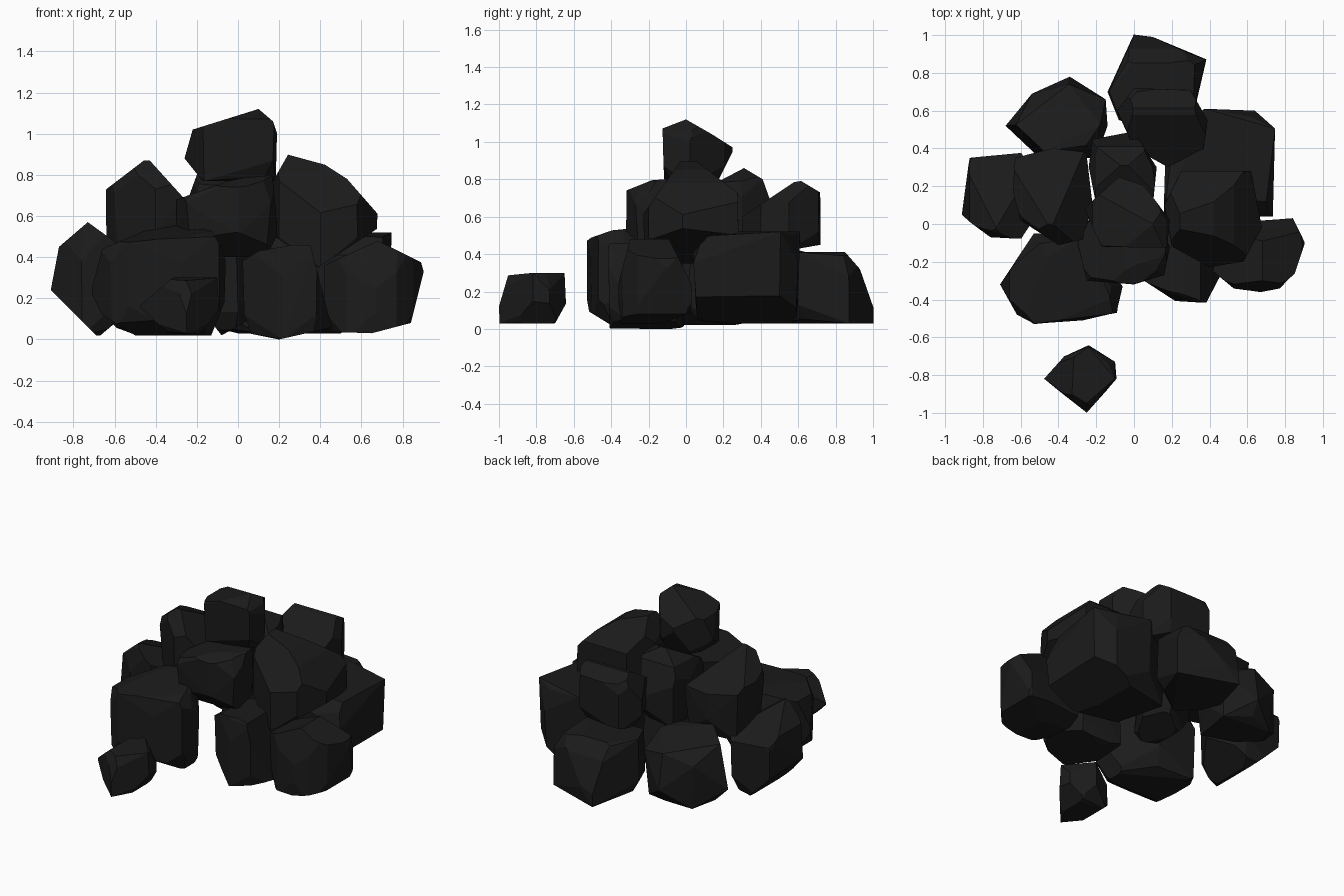
import bpy, bmesh, math
from mathutils import Vector

coal = bpy.data.materials.new("coal_black")
coal.diffuse_color = (0.011, 0.011, 0.011, 1)


def cleave(bm, axis, line, mid):
    """Split facets off along a polyline drawn in the front (x) or side (y) view."""
    for (a, az), (b, bz) in zip(line, line[1:]):
        if axis == 'x':
            co, no = Vector((a, 0, az)), Vector((az - bz, 0, b - a))
        else:
            co, no = Vector((0, a, az)), Vector((0, az - bz, b - a))
        if (mid - co).dot(no) > 0:
            no = -no
        geom = bm.verts[:] + bm.edges[:] + bm.faces[:]
        bmesh.ops.bisect_plane(bm, geom=geom, plane_co=co, plane_no=no,
                               clear_outer=True)
        hull(bm)


def hull(bm):
    """Close the lump as a convex solid with clean flat facets."""
    bmesh.ops.delete(bm, geom=bm.edges[:], context='EDGES_FACES')
    bmesh.ops.remove_doubles(bm, verts=bm.verts[:], dist=0.004)
    bmesh.ops.convex_hull(bm, input=bm.verts[:])
    loose = [v for v in bm.verts if not v.link_faces]
    bmesh.ops.delete(bm, geom=loose, context='VERTS')


def chunk(name, plan, z0, z1, tilt=(0, 0), base=0.8, top=0.75, front=(), side=()):
    """Faceted lump: zigzag waist along the plan outline, smaller base and
    tilted top, then cleaved along its front and side profiles."""
    pts = [Vector((x, y, 0)) for x, y in plan]
    c = sum(pts, Vector()) / len(pts)
    h = z1 - z0
    slope = Vector((tilt[0], tilt[1], 0))
    lift = max((p - c).dot(slope) * top for p in pts)
    bm = bmesh.new()
    for i, p in enumerate(pts):
        low = i % 2 == 0
        d = p - c
        bm.verts.new((p.x, p.y, z0 + h * (0.26 if low else 0.66)))
        q = c + d * top * (1.1 if low else 0.9)
        zt = z1 - lift + d.dot(slope) * top
        bm.verts.new((q.x, q.y, zt - (0 if low else 0.05 * h)))
        q = c + d * base * (0.9 if low else 1.1)
        bm.verts.new((q.x, q.y, z0 + (0.06 * h if low else 0)))
    bmesh.ops.convex_hull(bm, input=bm.verts[:])
    hull(bm)
    mid = Vector((c.x, c.y, (z0 + z1) / 2))
    for line in front:
        cleave(bm, 'x', line, mid)
    for line in side:
        cleave(bm, 'y', line, mid)
    bmesh.ops.dissolve_limit(bm, angle_limit=math.radians(6),
                             verts=bm.verts[:], edges=bm.edges[:])
    bmesh.ops.recalc_face_normals(bm, faces=bm.faces[:])
    me = bpy.data.meshes.new(name)
    bm.to_mesh(me)
    bm.free()
    me.materials.append(coal)
    ob = bpy.data.objects.new(name, me)
    bpy.context.collection.objects.link(ob)


# loose piece in front
chunk("loose_chunk", [(-.48, -.82), (-.37, -.70), (-.24, -.64), (-.10, -.73),
      (-.09, -.82), (-.25, -1.0)], .03, .30, top=.85, base=.9,
      front=[[(-.47, .17), (-.33, .29)], [(-.47, .15), (-.35, .04)], [(-.09, .15), (-.18, .03)]],
      side=[[(-.65, .12), (-.70, .03)], [(-1, .12), (-.95, .29)]])

# ground layer
chunk("front_left_chunk", [(-.71, -.32), (-.53, -.05), (-.26, -.06), (-.06, -.33),
      (-.09, -.47), (-.27, -.51), (-.53, -.53), (-.62, -.48)], .02, .56, (.1, .15), .88, .9,
      front=[[(-.71, .25), (-.66, .44), (-.52, .50)], [(-.17, .56), (-.13, .53), (-.05, .40)],
             [(-.05, .22), (-.13, .02)], [(-.71, .22), (-.66, .12), (-.5, .02)]],
      side=[[(-.53, .48), (-.33, .55)], [(-.53, .10), (-.40, .02)]])
chunk("front_right_chunk", [(.03, -.28), (.22, -.40), (.38, -.41), (.46, -.25),
      (.38, -.03), (.10, -.02)], .0, .46, (0, 0), .95, .95,
      front=[[(0, .04), (.20, 0), (.42, .05)], [(.02, .38), (.10, .43), (.27, .46)],
             [(.36, .43), (.46, .04)]])
chunk("right_chunk", [(.42, -.25), (.53, -.34), (.67, -.36), (.77, -.34), (.85, -.26),
      (.905, -.10), (.84, .03), (.45, 0)], .01, .48, (0, 0), .92, .92,
      front=[[(.9, .37), (.68, .48), (.42, .36)], [(.905, .34), (.84, .08), (.65, .03), (.36, .04)]],
      side=[[(-.09, .48), (.05, .20)], [(.05, .10), (-.2, .0)], [(-.36, .25), (-.30, .48)]])
chunk("back_right_chunk", [(.17, .05), (.17, .50), (.38, .60), (.64, .60),
      (.735, .50), (.735, .04)], .03, .52, (0, 0), .85, .95,
      front=[[(.74, .18), (.5, .03)]], side=[[(.03, .4), (.14, .52)]])
chunk("back_chunk", [(-.14, .70), (0, 1.0), (.10, .99), (.38, .87), (.32, .60),
      (.10, .50), (-.08, .55)], .03, .41, (0, 0), .92, .88,
      side=[[(.86, .40), (.93, .32), (1.0, .12)]])
chunk("back_left_chunk", [(-.68, .52), (-.54, .69), (-.34, .78), (-.15, .66),
      (-.14, .52), (-.20, .35), (-.50, .35)], .03, .48, (0, -.3))
chunk("left_chunk", [(-.91, .05), (-.87, .35), (-.60, .37), (-.45, .15),
      (-.60, -.07), (-.76, -.07)], .02, .57, (0, 0), .88, .95,
      front=[[(-.68, .01), (-.91, .24), (-.87, .45), (-.73, .57), (-.55, .44)],
             [(-.68, .01), (-.55, .12)]],
      side=[[(-.02, .57), (.37, .40)]])
chunk("core_chunk", [(-.20, .10), (-.20, .30), (.05, .42), (.11, .20),
      (0, 0)], .02, .46, front=[[(-.22, .2), (-.08, .02), (.10, .12)]])

# middle layer
chunk("upper_left_chunk", [(-.64, .17), (-.63, .35), (-.43, .40), (-.25, .38),
      (-.22, .10), (-.27, -.08), (-.40, -.11), (-.60, .02)], .38, .88, (0, 0), .8, .92,
      front=[[(-.64, .73), (-.47, .86)], [(-.42, .86), (-.23, .65)]],
      side=[[(-.12, .72), (0, .87), (.40, .68)]])
chunk("upper_front_chunk", [(-.30, -.10), (-.25, -.30), (0, -.32), (.16, -.27),
      (.19, -.12), (.05, .12), (-.20, .10)], .40, .80, (.1, 0), .8, .9,
      front=[[(-.27, .69), (-.05, .77), (.10, .80)], [(.17, .77), (.20, .45)]],
      side=[[(-.32, .74), (-.17, .80)], [(-.32, .52), (-.2, .41)]])
chunk("upper_right_chunk", [(.16, .10), (.25, .28), (.62, .28), (.68, -.02),
      (.58, -.20), (.40, -.23), (.20, -.12)], .35, .92, (-.3, 0), .88, .9,
      front=[[(.17, .77), (.25, .91), (.39, .87), (.53, .78), (.67, .62)],
             [(.68, .54), (.39, .35), (.18, .5)]],
      side=[[(-.26, .57), (-.02, .91)], [(.04, .91), (.27, .73)]])
chunk("upper_back_chunk", [(-.09, .60), (0, .72), (.30, .71), (.39, .55),
      (.37, .40), (.18, .30), (0, .40)], .42, .81, (0, .2), .9, .9,
      front=[[(-.09, .62), (.0, .80)]],
      side=[[(.30, .60), (.60, .80), (.70, .74)], [(.72, .45), (.55, .42)]])
chunk("upper_middle_chunk", [(-.24, .30), (-.22, .45), (0, .49), (.12, .30),
      (.10, .10), (-.20, .10)], .40, .87, (0, 0), .8, .9,
      front=[[(-.24, .69), (-.20, .80), (-.05, .87), (.12, .78)]],
      side=[[(.12, .76), (.31, .86), (.41, .80), (.46, .66)]])

# crown of the heap
chunk("top_chunk", [(-.26, .08), (-.08, .25), (.05, .20), (.19, .02), (.17, -.12),
      (-.17, -.12)], .77, 1.15, (0, -.2), .88, .95,
      front=[[(-.26, .88), (-.22, 1.02), (.10, 1.12), (.17, 1.06), (.20, .97)],
             [(-.26, .88), (-.18, .78)]],
      side=[[(-.13, 1.07), (0, 1.12), (.14, 1.04), (.25, .97)], [(.25, .95), (.18, .81)]])
